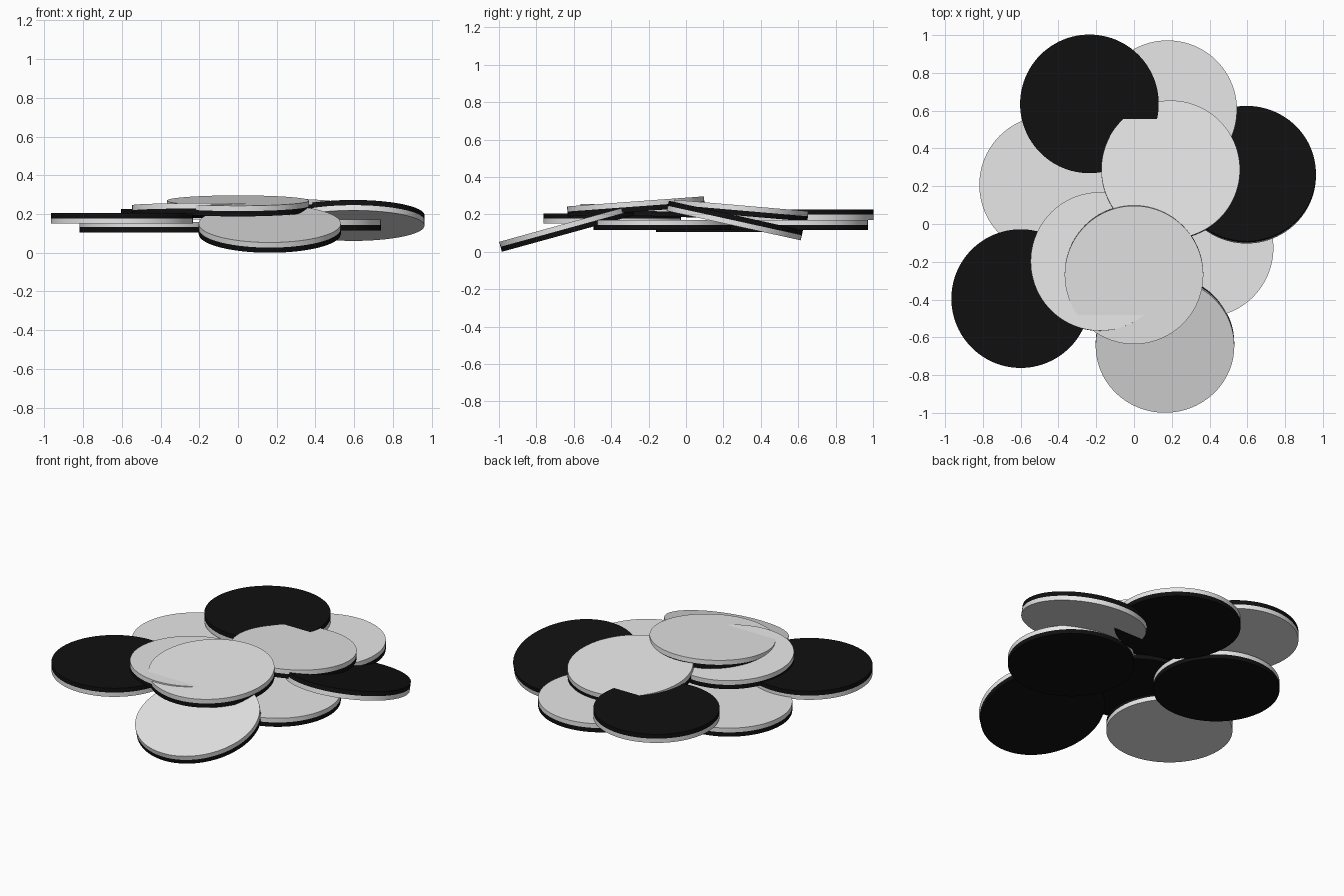
import bpy, bmesh, math
from mathutils import Matrix

if "Cube" in bpy.data.objects:
    bpy.data.objects.remove(bpy.data.objects["Cube"])

RADIUS, THICK = 0.367, 0.055


def material(name, rgb):
    m = bpy.data.materials.new(name)
    m.diffuse_color = (*rgb, 1)
    m.use_nodes = True
    m.node_tree.nodes["Principled BSDF"].inputs["Base Color"].default_value = m.diffuse_color
    return m


white = material("white", (0.8, 0.8, 0.8))
black = material("black", (0.005, 0.005, 0.005))


def disc(name, x, y, z, tilt=0, white_up=True):
    """Two-tone counter: two stacked half-thickness cylinders, tilted about x."""
    bm = bmesh.new()
    for side in (1, -1):
        made = bmesh.ops.create_cone(
            bm, cap_ends=True, segments=96, radius1=RADIUS, radius2=RADIUS,
            depth=THICK / 2, matrix=Matrix.Translation((0, 0, side * THICK / 4)))
    # drop the hidden caps in the middle and join the halves
    inner = [f for f in bm.faces if len(f.verts) > 4
             and abs(f.calc_center_median().z) < 1e-4]
    bmesh.ops.delete(bm, geom=inner, context='FACES')
    bmesh.ops.remove_doubles(bm, verts=bm.verts, dist=1e-5)
    # upper half takes one colour, lower half the other
    for f in bm.faces:
        upper = f.calc_center_median().z > 0
        f.material_index = 0 if upper == white_up else 1
        f.smooth = len(f.verts) == 4
    for e in bm.edges:
        e.smooth = not any(len(f.verts) > 4 for f in e.link_faces)
    me = bpy.data.meshes.new(name)
    bm.to_mesh(me)
    bm.free()
    me.materials.append(white)
    me.materials.append(black)
    ob = bpy.data.objects.new(name, me)
    ob.location = (x, y, z)
    ob.rotation_euler = (math.radians(tilt), 0, 0)
    bpy.context.collection.objects.link(ob)


# flat lower layer
disc("disc_left_back", -0.452, 0.207, 0.132)
disc("disc_back", 0.178, 0.605, 0.143)
disc("disc_right", 0.371, -0.127, 0.143)
disc("disc_left_front", -0.600, -0.395, 0.178, white_up=False)
disc("disc_back_left", -0.236, 0.636, 0.198, white_up=False)

# leaning discs at the edge of the pile
disc("disc_front_leaning", 0.164, -0.638, 0.124, 15.4)
disc("disc_right_leaning", 0.596, 0.261, 0.167, -12.4, white_up=False)

# upper layer
disc("disc_top_back", 0.194, 0.286, 0.221, -4.9)
disc("disc_top_left", -0.180, -0.199, 0.218, -1.7)
disc("disc_top_front", 0.0, -0.268, 0.242, 4.2)
